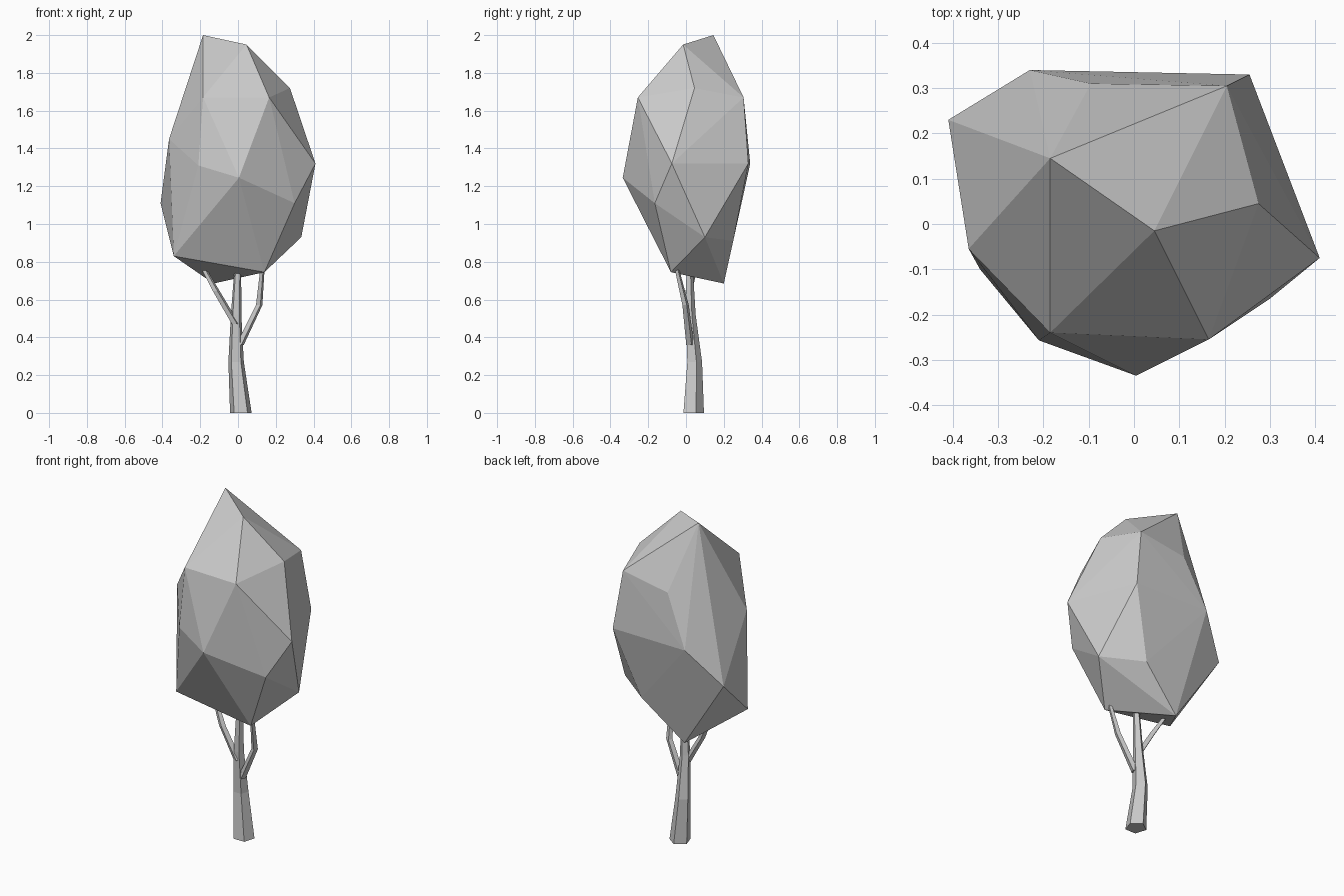
import bpy, bmesh, math
from mathutils import Vector

if "Cube" in bpy.data.objects:
    bpy.data.objects.remove(bpy.data.objects["Cube"])

grey = bpy.data.materials.new("plain grey")
grey.diffuse_color = (0.6, 0.6, 0.6, 1)
grey.use_nodes = True
grey.node_tree.nodes["Principled BSDF"].inputs["Base Color"].default_value = grey.diffuse_color


def finish(name, bm):
    bmesh.ops.recalc_face_normals(bm, faces=bm.faces)
    me = bpy.data.meshes.new(name)
    bm.to_mesh(me)
    bm.free()
    me.materials.append(grey)
    ob = bpy.data.objects.new(name, me)
    bpy.context.collection.objects.link(ob)
    return ob


def limb(name, path, sides, spin=0.0):
    """Tapered faceted tube through horizontal rings (x, y, z, radius)."""
    bm = bmesh.new()
    rings = []
    for x, y, z, r in path:
        rings.append([bm.verts.new((x + r * math.cos(spin + 2 * math.pi * i / sides),
                                    y + r * math.sin(spin + 2 * math.pi * i / sides), z))
                      for i in range(sides)])
    for a, b in zip(rings, rings[1:]):
        for i in range(sides):
            j = (i + 1) % sides
            bm.faces.new((a[i], a[j], b[j], b[i]))
    bm.faces.new(rings[0][::-1])
    bm.faces.new(rings[-1])
    return finish(name, bm)


# crown: faceted hull around twenty corner points
corners = [
    # top
    (-0.185, 0.145, 2.0), (0.045, -0.015, 1.95), (0.275, 0.045, 1.72),
    (0.205, 0.305, 1.67), (-0.095, 0.31, 1.62),
    # upper middle
    (-0.185, -0.24, 1.67), (0.165, -0.255, 1.67), (-0.365, -0.055, 1.45),
    (0.41, -0.075, 1.32), (0.255, 0.33, 1.32), (-0.23, 0.34, 1.32),
    # lower middle
    (-0.21, -0.257, 1.31), (0.005, -0.335, 1.245), (0.30, -0.165, 1.11),
    (-0.41, 0.23, 1.11),
    # bottom
    (0.335, 0.10, 0.93), (0.12, 0.25, 0.91), (-0.34, -0.10, 0.83),
    (0.14, -0.08, 0.745), (-0.13, 0.20, 0.685),
]
bm = bmesh.new()
for c in corners:
    bm.verts.new(c)
bmesh.ops.convex_hull(bm, input=bm.verts[:])
finish("crown", bm)

# trunk with a slight bend
limb("trunk", [(0.015, 0.035, 0.0, 0.06), (-0.01, 0.042, 0.27, 0.043),
               (-0.01, 0.022, 0.52, 0.029), (-0.002, 0.018, 0.74, 0.02)], 5, math.radians(18))

# two side branches
limb("right_branch", [(0.01, 0.022, 0.36, 0.022), (0.112, -0.002, 0.57, 0.018),
                      (0.13, -0.05, 0.77, 0.012)], 4, math.radians(20))
limb("left_branch", [(-0.012, 0.01, 0.47, 0.022), (-0.115, 0.015, 0.645, 0.019),
                     (-0.19, 0.05, 0.78, 0.014)], 4, math.radians(20))
